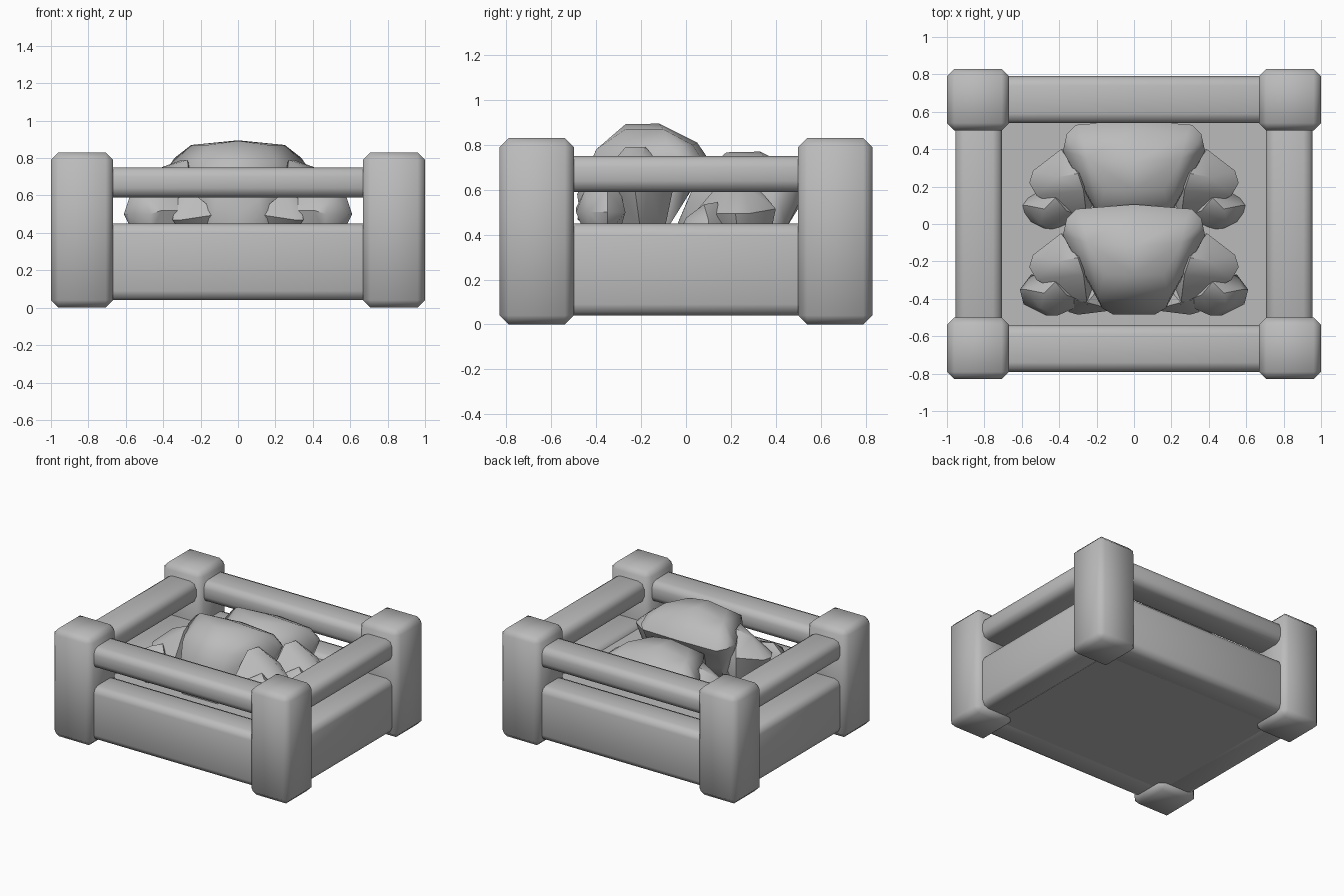
import bpy
import bmesh
import math
from mathutils import Vector

default_cube = bpy.data.objects.get("Cube")
if default_cube:
    bpy.data.objects.remove(default_cube, do_unlink=True)

GREY = (0.5, 0.5, 0.5, 1.0)
material = bpy.data.materials.new("plain grey")
material.use_nodes = True
material.diffuse_color = GREY
material.node_tree.nodes["Principled BSDF"].inputs["Base Color"].default_value = GREY


def finish(name, bm, angle):
    """Turn a bmesh into a smooth shaded object with sharp edges kept."""
    bmesh.ops.recalc_face_normals(bm, faces=bm.faces)
    mesh = bpy.data.meshes.new(name)
    bm.to_mesh(mesh)
    bm.free()
    mesh.materials.append(material)
    obj = bpy.data.objects.new(name, mesh)
    bpy.context.collection.objects.link(obj)
    bpy.ops.object.select_all(action="DESELECT")
    obj.select_set(True)
    bpy.context.view_layer.objects.active = obj
    bpy.ops.object.shade_smooth_by_angle(angle=math.radians(angle))
    return obj


def block(name, centre, size, bevel=0.0, segments=1):
    """Box with softened edges."""
    bm = bmesh.new()
    bmesh.ops.create_cube(bm, size=1)
    bmesh.ops.scale(bm, vec=size, verts=bm.verts)
    bmesh.ops.translate(bm, vec=centre, verts=bm.verts)
    if bevel:
        bmesh.ops.bevel(bm, geom=list(bm.edges), offset=bevel,
                        segments=segments, profile=0.5, affect="EDGES")
    return finish(name, bm, 50)


def lump(name, points, offset, side=1, symmetric=False):
    """Faceted foliage lump: the convex skin around a few points."""
    bm = bmesh.new()
    for x, y, z in points:
        bm.verts.new(Vector((x * side, y, z)) + offset)
        if symmetric and x:
            bm.verts.new(Vector((-x, y, z)) + offset)
    hull = bmesh.ops.convex_hull(bm, input=bm.verts)
    loose = [v for v in bm.verts if not v.link_faces]
    bmesh.ops.delete(bm, geom=loose, context="VERTS")
    bmesh.ops.dissolve_limit(bm, angle_limit=math.radians(3),
                             verts=bm.verts, edges=bm.edges)
    return finish(name, bm, 42)


# Corner posts
for x_side, x_name in ((-1, "right"), (1, "left")):
    for y_side, y_name in ((-1, "front"), (1, "back")):
        block(f"{y_name}_{x_name}_post", (x_side * 0.834, y_side * 0.665, 0.415),
              (0.332, 0.33, 0.83), 0.04)

# Low walls and the rails above them
for part, z, height in (("wall", 0.245, 0.41), ("rail", 0.67, 0.16)):
    for side, y_name, x_name in ((-1, "front", "right"), (1, "back", "left")):
        block(f"{y_name}_{part}", (0, side * 0.665, z), (1.6, 0.25, height), 0.05, 2)
        block(f"{x_name}_{part}", (side * 0.83, 0, z), (0.25, 1.3, height), 0.05, 2)

# Soil filling the bed
block("soil", (0, 0, 0.23), (1.5, 1.2, 0.38))

# Foliage shapes, shared by both bushes
crown = [
    (0.15, -0.46, 0.4), (0.25, -0.1, 0.4), (0.11, -0.485, 0.58),
    (0.17, -0.45, 0.66), (0.19, -0.40, 0.78), (0.38, -0.06, 0.74),
    (0.36, 0.03, 0.73), (0.31, 0.08, 0.72), (0, 0.105, 0.73),
    (0.34, -0.02, 0.80), (0.28, 0.03, 0.80), (0, 0.05, 0.81),
    (0.25, -0.1, 0.87), (0.16, -0.27, 0.87), (0, -0.27, 0.892),
    (0, -0.12, 0.895), (0.3, 0, 0.56),
]
upper_lobe = [
    (0.27, -0.27, 0.79), (0.3, -0.18, 0.79), (0.41, -0.2, 0.75),
    (0.56, -0.23, 0.62), (0.54, -0.165, 0.62), (0.39, -0.05, 0.64),
    (0.52, -0.3, 0.62), (0.25, -0.43, 0.6), (0.35, -0.1, 0.4),
    (0.47, -0.2, 0.4), (0.2, -0.4, 0.4), (0.2, -0.1, 0.6),
]
lower_lobe = [
    (0.61, -0.35, 0.5), (0.59, -0.43, 0.5), (0.47, -0.49, 0.5),
    (0.41, -0.49, 0.52), (0.25, -0.42, 0.52), (0.55, -0.27, 0.5),
    (0.42, -0.31, 0.67), (0.48, -0.37, 0.66), (0.36, -0.38, 0.64),
    (0.5, -0.45, 0.6), (0.58, -0.35, 0.59), (0.56, -0.35, 0.4),
    (0.46, -0.45, 0.4), (0.3, -0.3, 0.4), (0.3, -0.4, 0.4),
]
front_lobe = [
    (0.1, -0.46, 0.5), (0.3, -0.485, 0.47), (0.35, -0.47, 0.47),
    (0.25, -0.42, 0.62), (0.33, -0.4, 0.58), (0.3, -0.4, 0.4),
    (0.15, -0.4, 0.4), (0.15, -0.3, 0.5),
]

# Two bushes, the back one sunk lower
for bush, offset in (("front", Vector((0, 0, 0))), ("back", Vector((0, 0.45, -0.125)))):
    lump(f"{bush}_bush_crown", crown, offset, symmetric=True)
    for side, side_name in ((-1, "right"), (1, "left")):
        for part, points in (("upper_lobe", upper_lobe), ("lower_lobe", lower_lobe),
                             ("front_lobe", front_lobe)):
            lump(f"{bush}_bush_{side_name}_{part}", points, offset, side)
